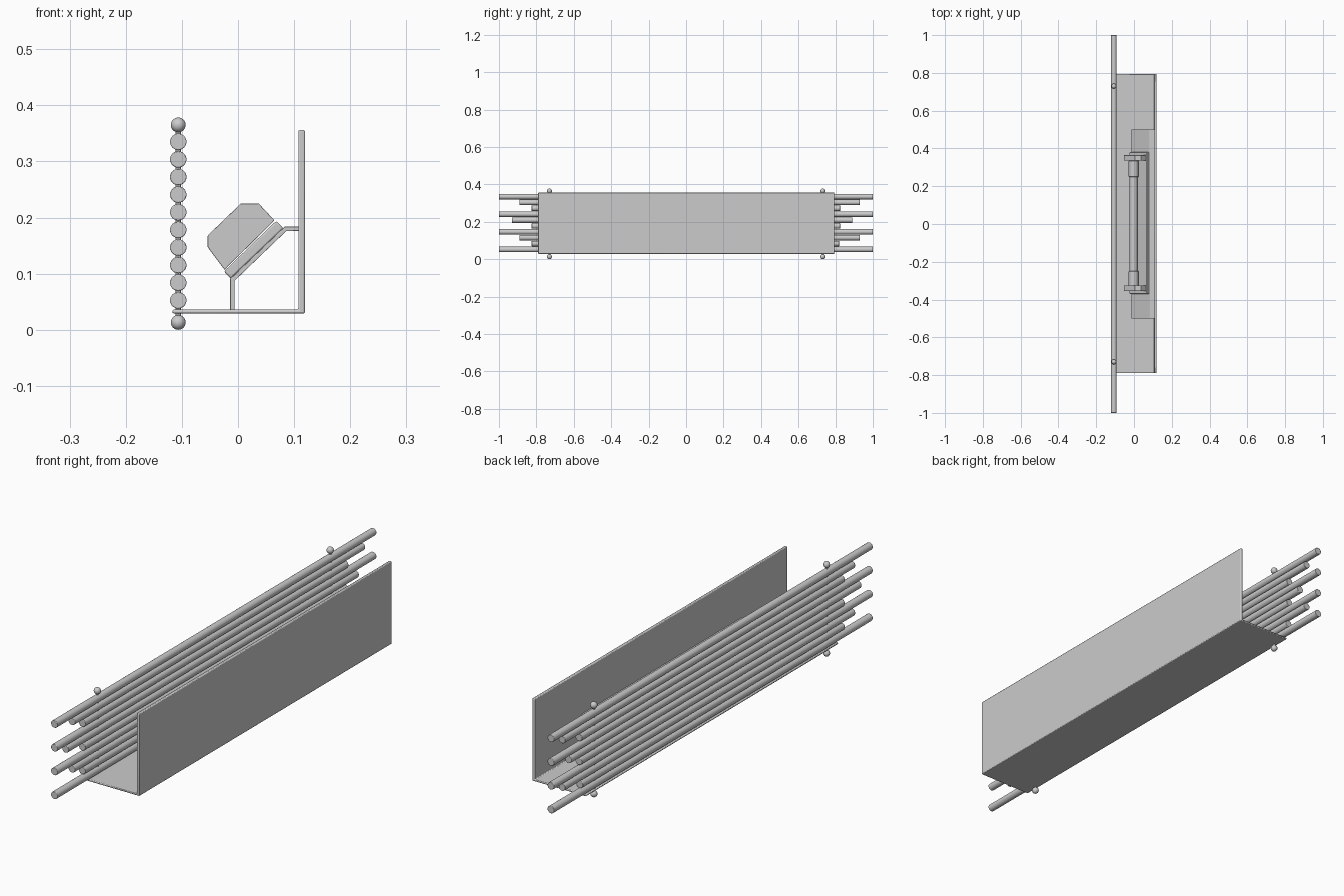
import bpy, bmesh
from math import radians, pi
from mathutils import Vector

if "Cube" in bpy.data.objects:
    bpy.data.objects.remove(bpy.data.objects["Cube"])


def finish(name, bm, bevel=0.0, segments=2):
    bmesh.ops.recalc_face_normals(bm, faces=bm.faces)
    me = bpy.data.meshes.new(name)
    bm.to_mesh(me)
    bm.free()
    ob = bpy.data.objects.new(name, me)
    bpy.context.collection.objects.link(ob)
    if bevel:
        mod = ob.modifiers.new("bevel", 'BEVEL')
        mod.width = bevel
        mod.segments = segments
        mod.limit_method = 'ANGLE'
        mod.angle_limit = radians(30)
    bpy.context.view_layer.objects.active = ob
    bpy.ops.object.select_all(action='DESELECT')
    ob.select_set(True)
    bpy.ops.object.shade_smooth_by_angle(angle=radians(30))
    return ob


def extrude_profile(name, pts, y0, y1, bevel=0.0, segments=2):
    """Extrude an x/z outline from y0 to y1."""
    bm = bmesh.new()
    face = bm.faces.new([bm.verts.new((x, y0, z)) for x, z in pts])
    ext = bmesh.ops.extrude_face_region(bm, geom=[face])
    verts = [v for v in ext["geom"] if isinstance(v, bmesh.types.BMVert)]
    bmesh.ops.translate(bm, verts=verts, vec=(0, y1 - y0, 0))
    return finish(name, bm, bevel, segments)


def rod(name, a, b, radius, bevel=0.0, sides=24):
    """Cylinder from point a to point b."""
    a, b = Vector(a), Vector(b)
    bm = bmesh.new()
    bmesh.ops.create_cone(bm, cap_ends=True, segments=sides, radius1=radius,
                          radius2=radius, depth=(b - a).length)
    turn = Vector((0, 0, 1)).rotation_difference(b - a).to_matrix().to_4x4()
    bmesh.ops.transform(bm, matrix=turn, verts=bm.verts)
    bmesh.ops.translate(bm, vec=(a + b) / 2, verts=bm.verts)
    return finish(name, bm, bevel)


def ball(name, centre, radius):
    bm = bmesh.new()
    bmesh.ops.create_uvsphere(bm, u_segments=24, v_segments=14, radius=radius)
    bmesh.ops.translate(bm, vec=centre, verts=bm.verts)
    return finish(name, bm)


# Horizontal bars with staggered ends
BAR_X = -0.1065
ends = [(-1, 1), (-.825, .82), (-.89, .93), (-1, 1), (-.825, .825),
        (-.93, .89), (-1, 1), (-.825, .825), (-.89, .93), (-1, 1)]
for i, (y0, y1) in enumerate(ends):
    z = 0.0525 + i * 0.0314
    rod(f"bar_{i + 1}", (BAR_X, y0, z), (BAR_X, y1, z), 0.0147, 0.0015)

# Threading rods with ball caps
for side, y in (("front", -0.73), ("back", 0.73)):
    rod(f"threading_rod_{side}", (BAR_X, y, 0.014), (BAR_X, y, 0.364), 0.005, sides=12)
    ball(f"lower_cap_{side}", (BAR_X, y, 0.0132), 0.0132)
    ball(f"upper_cap_{side}", (BAR_X, y, 0.365), 0.0132)

# L-shaped shelf and wall plate
extrude_profile("wall_shelf", [(-0.117, 0.029), (0.1195, 0.029), (0.1195, 0.356),
                               (0.1075, 0.356), (0.1075, 0.036), (-0.117, 0.036)],
                -0.79, 0.795, 0.003)

# Bent sheet that carries the lamp
extrude_profile("bent_support", [(-0.014, 0.034), (-0.006, 0.034), (-0.006, 0.0875),
                                 (0.086, 0.176), (0.109, 0.176), (0.109, 0.184),
                                 (0.083, 0.184), (-0.014, 0.091)],
                -0.5, 0.5, 0.001)

# Lamp base strip lying on the slope
extrude_profile("lamp_base", [(-0.013, 0.091), (0.081, 0.181), (0.068, 0.194),
                              (-0.025, 0.104)], -0.37, 0.38, 0.003)

# Lamp holders and tube
holder = [(-0.054, 0.147), (-0.054, 0.168), (0.005, 0.225), (0.037, 0.225),
          (0.065, 0.195), (-0.024, 0.107)]
LX, LZ = -0.002, 0.170
for side, s in (("front", -1), ("back", 1)):
    mid = 0.005 + s * 0.345
    extrude_profile(f"lamp_holder_{side}", holder, mid - 0.014, mid + 0.014, 0.001)
    rod(f"tube_cap_{side}", (LX, s * 0.25, LZ), (LX, s * 0.335, LZ), 0.026, 0.001)
rod("light_tube", (LX, -0.33, LZ), (LX, 0.33, LZ), 0.021)
